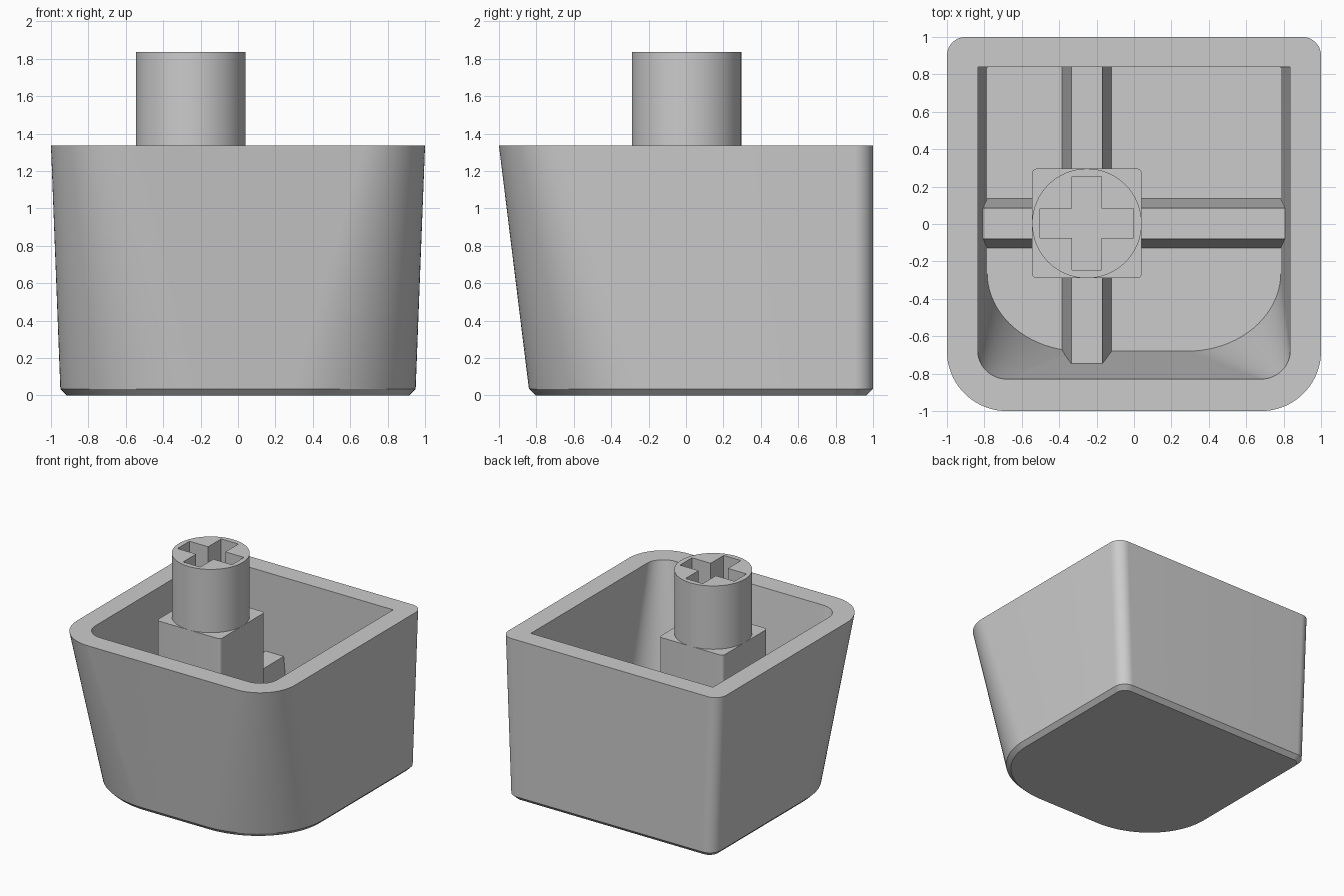
import bpy, bmesh
from math import cos, sin, pi

cube = bpy.data.objects.get("Cube")
if cube:
    bpy.data.objects.remove(cube, do_unlink=True)

grey = bpy.data.materials.new("grey_plastic")
grey.use_nodes = True
colour = (0.6, 0.6, 0.6, 1)
grey.diffuse_color = colour
grey.node_tree.nodes["Principled BSDF"].inputs["Base Color"].default_value = colour


def ring(z, x0, x1, y0, y1, front=(0.0, 0.0), back=0.0, segs=20):
    """Rounded rectangle with separate front and back corner radii."""
    corners = [(x1, y1, -1, -1, (back, back)), (x0, y1, 1, -1, (back, back)),
               (x0, y0, 1, 1, front), (x1, y0, -1, 1, front)]
    pts = []
    for k, (x, y, sx, sy, (rx, ry)) in enumerate(corners):
        if rx == 0:
            pts.append((x, y, z))
            continue
        for i in range(segs + 1):
            a = (k + i / segs) * pi / 2
            pts.append((x + sx * rx + rx * cos(a), y + sy * ry + ry * sin(a), z))
    return pts


def blend(a, b, steps):
    """Intermediate rings from a to b, leaving out a."""
    return [[tuple(u + (v - u) * s / steps for u, v in zip(p, q)) for p, q in zip(a, b)]
            for s in range(1, steps + 1)]


def loft(name, rings):
    """Solid through a stack of matching rings, capped at both ends."""
    bm = bmesh.new()
    rows = [[bm.verts.new(p) for p in r] for r in rings]
    n = len(rows[0])
    for a, b in zip(rows, rows[1:]):
        for i in range(n):
            j = (i + 1) % n
            bm.faces.new((a[i], a[j], b[j], b[i]))
    bm.faces.new(rows[0][::-1])
    bm.faces.new(rows[-1])
    bmesh.ops.recalc_face_normals(bm, faces=bm.faces)
    mesh = bpy.data.meshes.new(name)
    bm.to_mesh(mesh)
    bm.free()
    mesh.materials.append(grey)
    ob = bpy.data.objects.new(name, mesh)
    bpy.context.collection.objects.link(ob)
    return ob


def select(ob):
    bpy.ops.object.select_all(action="DESELECT")
    ob.select_set(True)
    bpy.context.view_layer.objects.active = ob


RIM, FLOOR, RIB = 1.335, 0.15, 0.68

# Hollow shell: chamfered base, flared outside, flat rim, tapered cavity
base = ring(0, -0.915, 0.915, -0.805, 0.965, (0.62, 0.57), 0.075)
foot = ring(0.035, -0.95, 0.95, -0.84, 1.0, (0.65, 0.6), 0.1)
rim_outer = ring(RIM, -1, 1, -1, 1, (0.32, 0.32), 0.1)
rim_inner = ring(RIM, -0.835, 0.835, -0.83, 0.84, (0.16, 0.15), 0.004)
floor = ring(FLOOR, -0.785, 0.785, -0.68, 0.84, (0.5, 0.42), 0.004)
shell = loft("shell", [base, foot] + blend(foot, rim_outer, 10)
             + [rim_inner] + blend(rim_inner, floor, 10))

# Drafted ribs crossing the cavity floor, ends buried in the walls
CX, CY, R = -0.252, 0.003, 0.293
loft("cross_rib", [ring(FLOOR - 0.01, -0.86, 0.86, CY - 0.133, CY + 0.133),
                   ring(RIB, -0.86, 0.86, CY - 0.083, CY + 0.083)])
loft("long_rib", [ring(FLOOR - 0.01, CX - 0.133, CX + 0.133, -0.79, 0.9),
                  ring(RIB, CX - 0.083, CX + 0.083, -0.79, 0.9)])

# Square post under the stem
post = loft("post", [ring(z, CX - R, CX + R, CY - R, CY + R, (0.025, 0.025), 0.025, 6)
                     for z in (FLOOR - 0.05, 1.31)])

# Round stem with a plus-shaped socket
stem = loft("stem", [ring(z, CX - R, CX + R, CY - R, CY + R, (R, R), R - 1e-4, 16)
                     for z in (1.25, 1.835)])
L, W = 0.25, 0.079
arm = [(L, -W), (L, W), (W, W)]
plus = []
for quarter in range(4):
    plus += arm
    arm = [(-y, x) for x, y in arm]
cutter = loft("socket_cutter", [[(CX + x, CY + y, z) for x, y in plus] for z in (1.335, 2)])
cut = stem.modifiers.new("socket", "BOOLEAN")
cut.operation = "DIFFERENCE"
cut.solver = "EXACT"
cut.object = cutter
select(stem)
bpy.ops.object.modifier_apply(modifier=cut.name)
bpy.data.objects.remove(cutter, do_unlink=True)

# Smooth curved walls, crisp edges
for ob in (shell, post, stem):
    select(ob)
    bpy.ops.object.shade_smooth_by_angle(angle=pi / 6)
